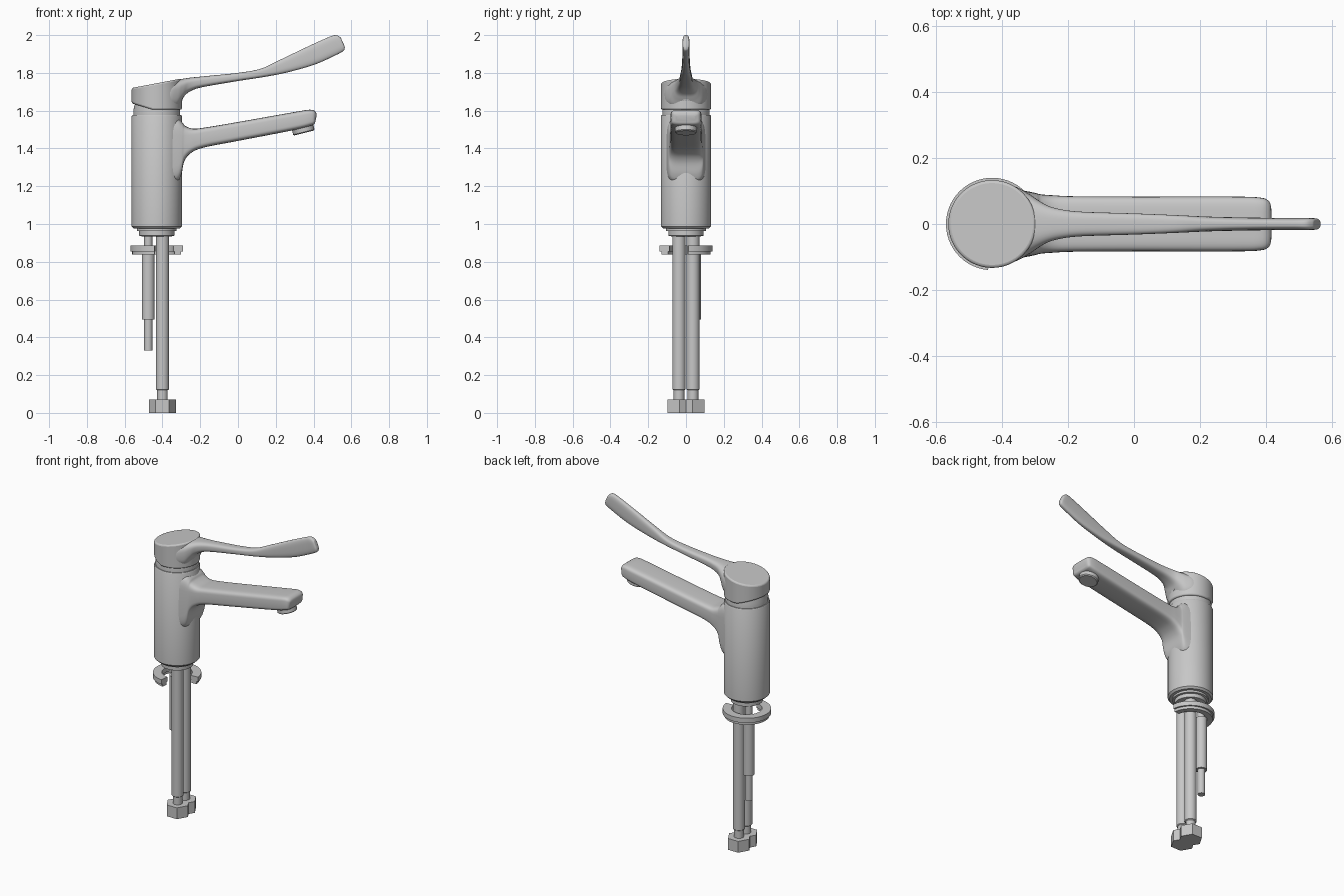
import bpy, bmesh, math
from mathutils import Matrix, Vector

cube = bpy.data.objects.get("Cube")
if cube:
    bpy.data.objects.remove(cube, do_unlink=True)

AXIS_X = -0.43

metal = bpy.data.materials.new("satin grey metal")
metal.use_nodes = True
GREY = (0.57, 0.57, 0.57, 1)
metal.diffuse_color = GREY
metal.node_tree.nodes["Principled BSDF"].inputs["Base Color"].default_value = GREY


def finish(name, bm, smooth=True):
    bmesh.ops.recalc_face_normals(bm, faces=bm.faces)
    mesh = bpy.data.meshes.new(name)
    bm.to_mesh(mesh)
    bm.free()
    mesh.materials.append(metal)
    obj = bpy.data.objects.new(name, mesh)
    bpy.context.collection.objects.link(obj)
    bpy.ops.object.select_all(action='DESELECT')
    obj.select_set(True)
    bpy.context.view_layer.objects.active = obj
    if smooth:
        bpy.ops.object.shade_smooth_by_angle(angle=math.radians(35))
    return obj


def skin(bm, rings):
    """Join rings of points into a closed, capped surface."""
    loops = [[bm.verts.new(p) for p in ring] for ring in rings]
    n = len(loops[0])
    for a, b in zip(loops, loops[1:]):
        for i in range(n):
            j = (i + 1) % n
            bm.faces.new((a[i], a[j], b[j], b[i]))
    bm.faces.new(loops[0])
    bm.faces.new(loops[-1])


def lathe(name, profile, centre, sides=64, tilt=0):
    """Turn (radius, height) pairs about a vertical or tilted axis."""
    bm = bmesh.new()
    turns = [2 * math.pi * i / sides for i in range(sides)]
    skin(bm, [[(r * math.cos(t), r * math.sin(t), z) for t in turns] for r, z in profile])
    move = Matrix.Translation(Vector(centre)) @ Matrix.Rotation(tilt, 4, 'Y')
    bmesh.ops.transform(bm, matrix=move, verts=bm.verts)
    return finish(name, bm, sides > 6)


def smooth_path(points, steps=5):
    """Catmull-Rom interpolation through stations."""
    pts = [points[0]] + points + [points[-1]]
    out = []
    for p, q, r, s in zip(pts, pts[1:], pts[2:], pts[3:]):
        for k in range(steps):
            t = k / steps
            out.append([b + t / 2 * (c - a + t * (2 * a - 5 * b + 4 * c - d
                        + t * (3 * (b - c) + d - a)))
                        for a, b, c, d in zip(p, q, r, s)])
    return out + [points[-1]]


def loft(name, stations, power, sides=40):
    """Stations: top x, top z, bottom x, bottom z, half width."""
    def bulge(v):
        return math.copysign(abs(v) ** (2 / power), v)
    rings = []
    for tx, tz, bx, bz, w in smooth_path(stations):
        ring = []
        for i in range(sides):
            a = 2 * math.pi * i / sides
            up = (bulge(math.sin(a)) + 1) / 2
            ring.append((bx + (tx - bx) * up, w * bulge(math.cos(a)), bz + (tz - bz) * up))
        rings.append(ring)
    bm = bmesh.new()
    skin(bm, rings)
    return finish(name, bm)


def arc_plate(name, r0, r1, z0, z1, start, end, steps=40):
    """Flat C-shaped plate."""
    rings = []
    for i in range(steps + 1):
        a = math.radians(start + (end - start) * i / steps)
        rings.append([(AXIS_X + r * math.cos(a), r * math.sin(a), z)
                      for r, z in ((r0, z0), (r1, z0), (r1, z1), (r0, z1))])
    bm = bmesh.new()
    skin(bm, rings)
    return finish(name, bm)


# Main body and the cartridge collar above it
lathe("body", [(.122, .977), (.133, .988), (.133, 1.57), (.129, 1.577)], (AXIS_X, 0, 0))
lathe("cartridge_collar", [(.124, 1.57), (.124, 1.603), (.112, 1.65)], (AXIS_X, 0, 0))
lathe("base_neck", [(.08, .935), (.093, .938), (.093, .962), (.105, .964), (.105, .98)],
      (AXIS_X, 0, 0))

# Spout, flaring into the body
loft("spout", [
    [-.42, 1.56, -.40, 1.20, .115],
    [-.33, 1.56, -.325, 1.22, .10],
    [-.297, 1.54, -.30, 1.26, .094],
    [-.28, 1.52, -.285, 1.33, .09],
    [-.24, 1.505, -.25, 1.375, .087],
    [-.18, 1.51, -.18, 1.405, .084],
    [0, 1.54, 0, 1.44, .083],
    [.30, 1.593, .30, 1.498, .083],
    [.38, 1.605, .385, 1.52, .08],
    [.41, 1.595, .405, 1.53, .07],
    [.417, 1.575, .41, 1.545, .05]], 5)
lathe("aerator", [(.052, -.027), (.058, -.022), (.058, .03)], (.343, 0, 1.508),
      tilt=math.radians(-14))

# Handle head: cylinder with a sloping top and a lifted rear lower edge
bm = bmesh.new()
bmesh.ops.create_cone(bm, cap_ends=True, segments=64, radius1=.133, radius2=.133, depth=2,
                      matrix=Matrix.Translation((AXIS_X, 0, 0)))
bmesh.ops.bisect_plane(bm, geom=bm.verts[:] + bm.edges[:] + bm.faces[:],
                       plane_co=(-.45, 0, 0), plane_no=(1, 0, 0))
for v in bm.verts:
    if v.co.z > 0:
        v.co.z = 1.72 + .19 * (v.co.x + .563)
    else:
        v.co.z = 1.605 + .3 * max(0, -.45 - v.co.x)
head = finish("handle_head", bm)
bevel = head.modifiers.new("soft edge", 'BEVEL')
bevel.width = .009
bevel.segments = 3
bevel.limit_method = 'ANGLE'
bevel.angle_limit = math.radians(40)

# Long lever growing out of the head into an upturned flat paddle
loft("lever", [
    [-.42, 1.742, -.42, 1.61, .122],
    [-.36, 1.756, -.365, 1.61, .114],
    [-.315, 1.765, -.325, 1.612, .092],
    [-.285, 1.77, -.297, 1.655, .072],
    [-.25, 1.775, -.275, 1.687, .055],
    [-.21, 1.779, -.23, 1.713, .044],
    [-.15, 1.785, -.16, 1.73, .037],
    [0, 1.80, 0, 1.757, .032],
    [.12, 1.822, .13, 1.777, .027],
    [.22, 1.868, .25, 1.80, .022],
    [.36, 1.935, .40, 1.842, .019],
    [.47, 1.985, .51, 1.89, .018],
    [.515, 2.0, .557, 1.915, .018],
    [.54, 1.99, .565, 1.93, .015],
    [.547, 1.98, .563, 1.945, .008]], 3)
lathe("set_screw", [(.018, -.004), (.018, .004)], (-.295, 0, 1.67), 24, math.radians(105))

# C-shaped clamp, open towards the front corner
arc_plate("clamp_plate", .088, .14, .855, .885, 5, 265)
arc_plate("clamp_gasket", .095, .13, .838, .856, 5, 265)

# Mounting stud with its long sleeve nut
lathe("mounting_stud", [(.022, .33), (.022, .95)], (-.475, .045, 0), 32)
lathe("sleeve_nut", [(.034, .495), (.034, .84)], (-.475, .045, 0), 32)

# Pair of supply hoses with hexagonal end nuts
for side, y in (("left", .037), ("right", -.037)):
    lathe(side + "_supply_hose", [(.028, .06), (.028, .12), (.035, .125), (.035, .95)],
          (-.40, y, 0), 32)
    lathe(side + "_hex_nut", [(.071, 0), (.071, .072)], (-.40, y * .95, 0), 6)
